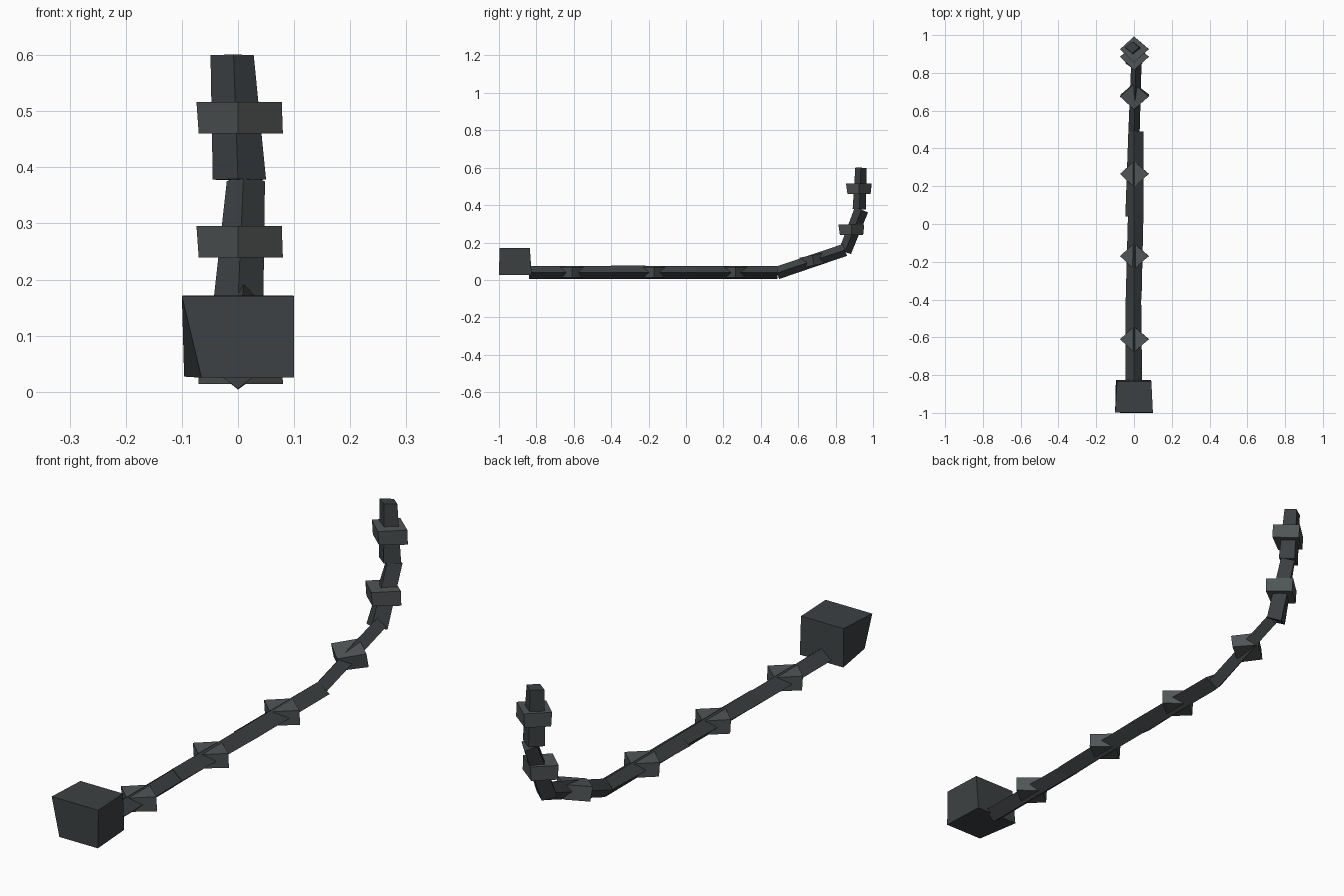
import bpy, math
from mathutils import Vector


def prism(name, a, b, ring_a, ring_b, axis=None):
    """Four-sided tapered prism; each ring holds its radii at +u, +v, -u, -v."""
    a, b = Vector(a), Vector(b)
    axis = Vector(axis) if axis else (b - a).normalized()
    u = Vector((1, 0, 0))
    v = axis.cross(u).normalized()
    verts = []
    for c, (r0, r1, r2, r3) in ((a, ring_a), (b, ring_b)):
        verts += [c + u * r0, c + v * r1, c - u * r2, c - v * r3]
    return mesh(name, verts)


def mesh(name, verts):
    faces = [(3, 2, 1, 0), (4, 5, 6, 7)]
    faces += [(i, (i + 1) % 4, (i + 1) % 4 + 4, i + 4) for i in range(4)]
    me = bpy.data.meshes.new(name)
    me.from_pydata([tuple(p) for p in verts], [], faces)
    ob = bpy.data.objects.new(name, me)
    bpy.context.collection.objects.link(ob)
    me.materials.append(mat)
    return ob


mat = bpy.data.materials.new("dark_slate")
mat.diffuse_color = (0.045, 0.052, 0.055, 1)
mat_light = bpy.data.materials.new("grey_slate")
mat_light.diffuse_color = (0.08, 0.09, 0.09, 1)

# Tail links: start, end, radii at each end
links = [
    ((0, -0.84, 0.04), (0, -0.395, 0.04), (.043, .035, .045, .034), (.038, .036, .045, .034)),
    ((0, -0.40, 0.04), (0, 0.05, 0.04), (.040, .035, .044, .037), (.050, .036, .032, .034)),
    ((0, 0.04, 0.04), (0, 0.49, 0.04), (.050, .035, .046, .034), (.050, .036, .030, .034)),
    ((0, 0.487, 0.037), (0.01, 0.85, 0.16), (.030, .034, .030, .034), (.030, .033, .025, .034)),
    ((0, 0.85, 0.15), (0.01, 0.938, 0.375), (.045, .034, .045, .034), (.038, .038, .030, .038)),
    ((0, 0.927, 0.378), (-0.008, 0.935, 0.60), (.050, .036, .045, .036), (.036, .030, .041, .030)),
]
for i, (a, b, ra, rb) in enumerate(links):
    prism(f"tail_link_{i + 1}", a, b, ra, rb)

# Diamond-shaped spurs around the middle of each link
spurs = [(-0.61, 0.042, 0), (-0.17, 0.042, 0), (0.265, 0.042, 0),
         (0.68, 0.105, -0.2), (0.885, 0.267, 0), (0.925, 0.488, 0)]
for i, (y, z, tilt) in enumerate(spurs):
    d = Vector((0, math.sin(tilt), math.cos(tilt)))
    c = Vector((0, y, z))
    ob = prism(f"tail_spur_{i + 1}", c - d * 0.028, c + d * 0.028,
               (.080, .062, .070, .062), (.078, .068, .074, .070), d)
    ob.data.materials[0] = mat_light

# Uneven block at the root
mesh("root_block", [(-.065, -1, .025), (.1, -1, .025), (.09, -.825, .027), (-.096, -.825, .027),
                    (-.1, -.997, .171), (.1, -.997, .171), (.092, -.835, .172), (-.09, -.835, .172)])
